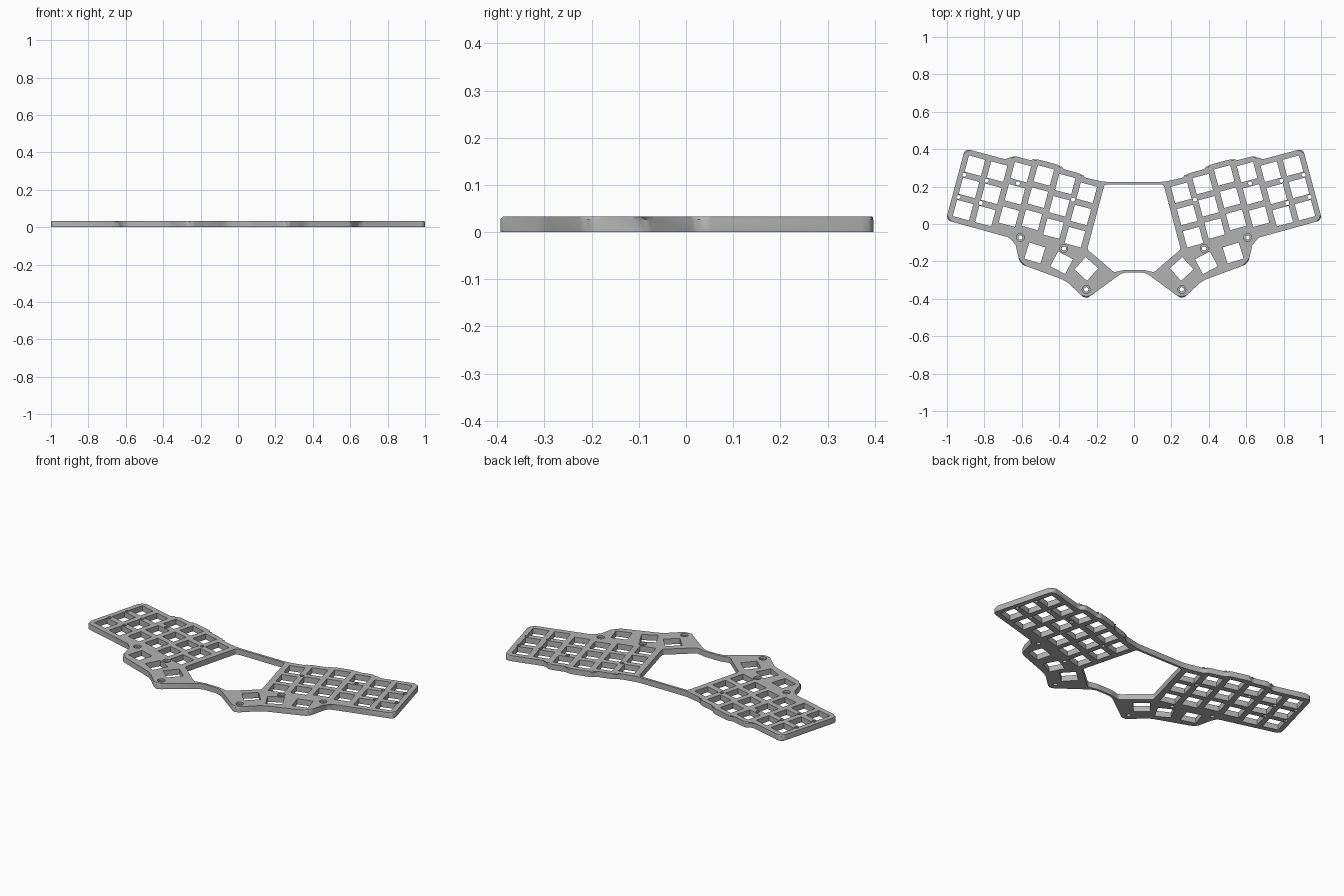
import bpy, bmesh, math
from mathutils import Vector

cube = bpy.data.objects.get("Cube")
if cube:
    bpy.data.objects.remove(cube, do_unlink=True)

HEIGHT = 0.033
TILT = math.radians(15)
PITCH, HOLE = 0.123, 0.09
OUTER_U, TOP_V, RIM = 0.977, 0.156, 0.03
STAGGER = [0, 0, 0.03, 0.045, 0.03, 0.015]


def grid(u, v):
    """Turn tilted key-grid coordinates into plan coordinates."""
    c, s = math.cos(TILT), math.sin(TILT)
    return Vector((u * c - v * s, u * s + v * c))


def mirrored(half):
    """Close a right-hand path with its mirror image."""
    return half + [Vector((-p.x, p.y)) for p in reversed(half)]


def rounded(points, radius, steps=4):
    """Round every corner of a closed path."""
    out = []
    for i, p in enumerate(points):
        a, b = points[i - 1] - p, points[(i + 1) % len(points)] - p
        start = p + a.normalized() * min(radius, a.length * 0.45)
        end = p + b.normalized() * min(radius, b.length * 0.45)
        for k in range(steps + 1):
            t = k / steps
            out.append(start * (1 - t) ** 2 + p * 2 * t * (1 - t) + end * t * t)
    return out


def prism(bm, points, z0, z1):
    """Add a straight-sided solid and return its top face."""
    low = [bm.verts.new((p.x, p.y, z0)) for p in points]
    high = [bm.verts.new((p.x, p.y, z1)) for p in points]
    bm.faces.new(low)
    top = bm.faces.new(high)
    n = len(points)
    for i in range(n):
        j = (i + 1) % n
        bm.faces.new((low[i], low[j], high[j], high[i]))
    return top


def square(center, size, angle):
    return [center + Vector((math.cos(a), math.sin(a))) * size / math.sqrt(2)
            for a in (angle + math.pi / 4 + k * math.pi / 2 for k in range(4))]


def circle(center, radius, sides=16):
    return [center + Vector((math.cos(a), math.sin(a))) * radius
            for a in (2 * math.pi * k / sides for k in range(sides))]


def to_object(bm, name):
    bmesh.ops.recalc_face_normals(bm, faces=bm.faces[:])
    mesh = bpy.data.meshes.new(name)
    bm.to_mesh(mesh)
    bm.free()
    obj = bpy.data.objects.new(name, mesh)
    bpy.context.collection.objects.link(obj)
    return obj


def both_sides(bm, points, z0, z1):
    prism(bm, points, z0, z1)
    prism(bm, [Vector((-p.x, p.y)) for p in reversed(points)], z0, z1)


# Plate outline with a stepped back edge and a chamfered top rim
outline = [Vector((0.16, 0.225))]
steps = [0.334, 0.457, 0.603, 0.728]
for k, u in enumerate(steps):
    inner, outer = STAGGER[5 - k], STAGGER[4 - k]
    outline += [grid(u - 0.008, TOP_V + inner), grid(u + 0.008, TOP_V + outer)]
outline += [grid(OUTER_U, TOP_V), grid(OUTER_U, TOP_V - 0.396)]
outline += [Vector(p) for p in ((0.64, -0.08), (0.61, -0.213), (0.365, -0.303),
                                (0.258, -0.404), (0.06, -0.258))]
bm = bmesh.new()
top = prism(bm, rounded(mirrored(outline), 0.032), 0, HEIGHT)
bmesh.ops.bevel(bm, geom=list(top.edges), offset=0.006, segments=1,
                affect='EDGES', profile=0.5)
plate = to_object(bm, "keyboard_plate")

# Openings that pass right through the plate
LOW, HIGH = -0.05, 0.1
bm = bmesh.new()
cutout = [Vector(p) for p in ((0.158, 0.211), (0.25, -0.135),
                              (0.107, -0.258), (0.05, -0.245))]
prism(bm, rounded(mirrored(cutout), 0.012), LOW, HIGH)

first_u = OUTER_U - RIM - HOLE / 2
first_v = TOP_V - RIM - HOLE / 2
for col, lift in enumerate(STAGGER):
    for row in range(3):
        center = grid(first_u - col * PITCH, first_v + lift - row * PITCH)
        both_sides(bm, square(center, HOLE, TILT), LOW, HIGH)

# Thumb key openings fan inward
for x, y, degrees in ((0.53, -0.155, 17), (0.387, -0.207, 28), (0.255, -0.24, 42)):
    both_sides(bm, square(Vector((x, y)), HOLE, math.radians(degrees)), LOW, HIGH)

# Screw holes and the small holes in the grid bars
screws = [Vector(p) for p in ((0.607, -0.072), (0.375, -0.131), (0.256, -0.35))]
for center in screws:
    both_sides(bm, circle(center, 0.012), LOW, HIGH)
bar_v = first_v - PITCH / 2
pins = [(first_u + 0.042, bar_v), (first_u - PITCH / 2 - 0.02, bar_v),
        (first_u + 0.042, bar_v - PITCH), (first_u - PITCH / 2 - 0.02, bar_v - PITCH),
        (first_u - PITCH * 2, bar_v + STAGGER[2]),
        (first_u - PITCH * 4.5, bar_v + 0.022)]
for u, v in pins:
    both_sides(bm, circle(grid(u, v), 0.011, 12), LOW, HIGH)
through = to_object(bm, "through_cutter")

# Shallow seats for the screw heads
bm = bmesh.new()
for center in screws:
    both_sides(bm, circle(center, 0.021, 20), HEIGHT - 0.012, HIGH)
seats = to_object(bm, "screw_seat_cutter")

for cutter in (seats, through):
    cutter.hide_render = True
    mod = plate.modifiers.new(cutter.name, 'BOOLEAN')
    mod.operation = 'DIFFERENCE'
    mod.solver = 'EXACT'
    mod.use_self = cutter == through
    mod.object = cutter

# Bake the cuts and drop the helpers
bpy.context.view_layer.update()
depsgraph = bpy.context.evaluated_depsgraph_get()
result = bpy.data.meshes.new_from_object(plate.evaluated_get(depsgraph))
plate.modifiers.clear()
plate.data = result
for cutter in (seats, through):
    bpy.data.objects.remove(cutter, do_unlink=True)

# Single grey finish
grey = bpy.data.materials.new("plate_grey")
grey.use_nodes = True
color = (0.45, 0.45, 0.45, 1)
grey.diffuse_color = color
grey.node_tree.nodes["Principled BSDF"].inputs["Base Color"].default_value = color
plate.data.materials.clear()
plate.data.materials.append(grey)

bpy.context.view_layer.objects.active = plate
plate.select_set(True)
bpy.ops.object.shade_smooth_by_angle(angle=math.radians(30))
